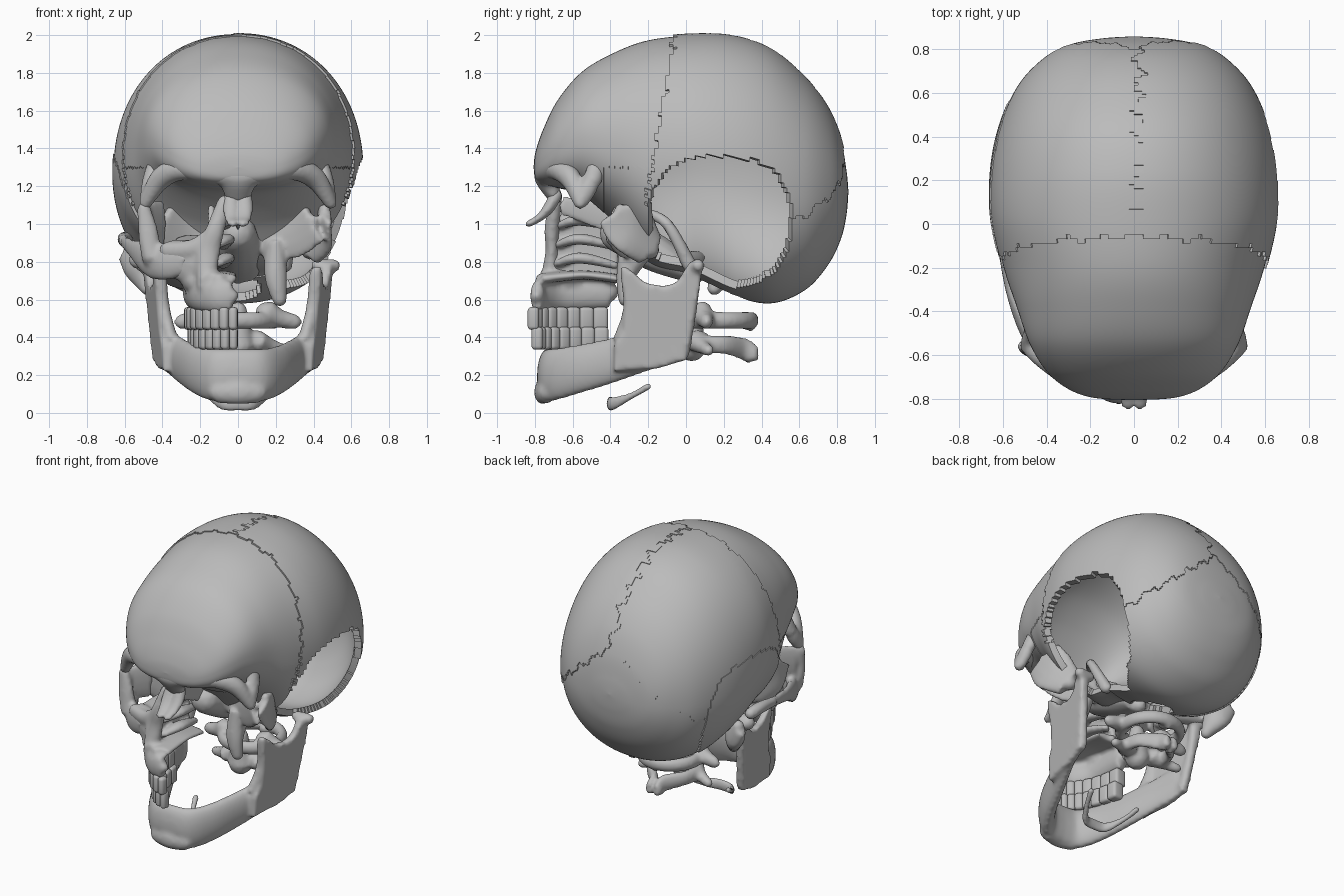
import bpy, bmesh, math
from mathutils import Vector, Matrix

default_cube = bpy.data.objects.get("Cube")
if default_cube:
    bpy.data.objects.remove(default_cube, do_unlink=True)

bone_grey = bpy.data.materials.new("bone_grey")
bone_grey.use_nodes = True
bone_grey.diffuse_color = (.5, .5, .5, 1)
bone_grey.node_tree.nodes["Principled BSDF"].inputs["Base Color"].default_value = (.5, .5, .5, 1)


def finish(name, bm, modifiers, angle=40):
    """Turn a bmesh into a finished object with applied modifiers."""
    mesh = bpy.data.meshes.new(name)
    bm.to_mesh(mesh)
    bm.free()
    obj = bpy.data.objects.new(name, mesh)
    bpy.context.collection.objects.link(obj)
    mesh.materials.append(bone_grey)
    for kind, settings in modifiers:
        mod = obj.modifiers.new(kind.title(), kind)
        for key, value in settings.items():
            setattr(mod, key, value)
    bpy.ops.object.select_all(action='DESELECT')
    obj.select_set(True)
    bpy.context.view_layer.objects.active = obj
    bpy.ops.object.convert(target='MESH')
    bpy.ops.object.shade_smooth_by_angle(angle=math.radians(angle))


def organic(name, bm, voxel=.014, rounds=4):
    """Fuse overlapping solids into one smooth bone."""
    bmesh.ops.recalc_face_normals(bm, faces=bm.faces[:])
    finish(name, bm, [
        ('REMESH', dict(mode='VOXEL', voxel_size=voxel)),
        ('SMOOTH', dict(factor=.5, iterations=rounds))], angle=60)


def spline(points, steps=6):
    """Smooth interpolation through points of any dimension."""
    out, last = [], len(points) - 1
    for i in range(last):
        a, b, c, d = [Vector(points[min(max(k, 0), last)]) for k in range(i - 1, i + 3)]
        for k in range(steps):
            t = k / steps
            out.append((b * 2 + (c - a) * t + (a * 2 - b * 5 + c * 4 - d) * (t * t)
                        + (b * 3 - a - c * 3 + d) * (t ** 3)) * .5)
    return out + [Vector(points[-1])]


def tube(bm, points, sides=(1,), ring=14):
    """Sweep an ellipse along (x, y, z, half width, half height) stations."""
    for side in sides:
        path = spline([(p[0] * side, *p[1:]) for p in points])
        centres = [Vector(p[:3]) for p in path]
        rows = []
        for i, p in enumerate(path):
            along = (centres[min(i + 1, len(path) - 1)] - centres[max(i - 1, 0)]).normalized()
            up = Vector((0, 0, 1)) if abs(along.z) < .9 else Vector((0, 1, 0))
            across = along.cross(up).normalized()
            up = across.cross(along)
            rows.append([bm.verts.new(centres[i] + across * p[3] * math.cos(a) + up * p[4] * math.sin(a))
                         for a in (math.tau * k / ring for k in range(ring))])
        for low, high in zip(rows, rows[1:]):
            for k in range(ring):
                n = (k + 1) % ring
                bm.faces.new((low[k], low[n], high[n], high[k]))
        bm.faces.new(rows[0])
        bm.faces.new(rows[-1])
        for p, centre in ((path[0], centres[0]), (path[-1], centres[-1])):
            bmesh.ops.create_icosphere(bm, subdivisions=2, radius=min(p[3], p[4]),
                                       matrix=Matrix.Translation(centre))


def slab(bm, outline, half, place, sides=(1,)):
    """Plate cut to a side outline (y, z); place gives x at each point."""
    for side in sides:
        inner, outer = [[bm.verts.new((side * (place(y, z) + d), y, z)) for y, z in outline]
                        for d in (-half, half)]
        caps = [bm.faces.new(inner), bm.faces.new(outer[::-1])]
        for k in range(len(outline)):
            n = (k + 1) % len(outline)
            bm.faces.new((inner[k], outer[k], outer[n], inner[n]))
        bmesh.ops.triangulate(bm, faces=caps)


BOTH = (1, -1)

# Braincase: stations of y, top, bottom and half width, split along jagged sutures
STATIONS = [(-.81, 1.3, 1.3, 0), (-.8, 1.38, 1.24, .18), (-.76, 1.5, 1.21, .3), (-.68, 1.66, 1.19, .4),
            (-.55, 1.81, 1.15, .48), (-.38, 1.91, 1, .54), (-.2, 1.975, .79, .6), (.03, 2, .72, .65),
            (.25, 1.99, .62, .65), (.45, 1.92, .58, .61), (.63, 1.77, .65, .53), (.75, 1.61, .78, .42),
            (.82, 1.44, .92, .3), (.85, 1.28, 1.05, .15), (.86, 1.17, 1.17, 0)]
AROUND = 220


def jag(s):
    return .016 * math.sin(s * 57) + .011 * math.sin(s * 131)


def bone_at(p):
    x, y, z = p
    ax = abs(x)
    if z < .8 and (x / .12) ** 2 + ((y - .18) / .16) ** 2 < 1:
        return None                                   # opening for the spine
    if ax > .25 and abs((y - .18) / .38) ** 2.5 + abs((z - 1.01) / .35) ** 2.5 < 1 + jag(y):
        return "right_temporal" if x < 0 else None    # the left temporal is absent
    if y < -.06 - .17 * (2 - z) + jag(ax + z) * .7:
        return "sphenoid_wall" if z < 1.3 and y > -.44 else "frontal"
    if z < 1.1 and y < .05:
        return "sphenoid_wall"
    if y > 0 and z < 1.5 - .85 * ax + jag(ax):
        return "occipital"
    return "left_parietal" if x > .02 + jag(y) * 1.6 else "right_parietal"


def signed_power(v, e):
    return math.copysign(abs(v) ** e, v)


grid = []
for y, top, bottom, wide in spline(STATIONS, 12):
    mid = .45 * top + .55 * bottom
    row = []
    for k in range(AROUND):
        a = math.tau * k / AROUND
        c, s = math.cos(a), math.sin(a)
        reach = top - mid if s > 0 else mid - bottom
        square = .95 if s > 0 else .95 + .25 * min(y, 0)   # boxier under the forehead
        row.append(Vector((wide * signed_power(c, square), y, mid + reach * signed_power(s, square))))
    grid.append(row)

patches = {}
for low, high in zip(grid, grid[1:]):
    for k in range(AROUND):
        n = (k + 1) % AROUND
        quad = (low[k], high[k], high[n], low[n])
        name = bone_at(sum(quad, Vector()) / 4)
        if name:
            patches.setdefault(name, []).append(quad)

LIFT = dict(left_parietal=.009, right_parietal=.004, right_temporal=.01, sphenoid_wall=-.006, frontal=-.003)
heart = Vector((0, .05, 1.25))
for name, quads in patches.items():
    bm = bmesh.new()
    made = {}
    for quad in quads:
        corners = []
        for p in quad:
            key = tuple(round(v, 5) for v in p)
            if key not in made:
                made[key] = bm.verts.new(p + (p - heart).normalized() * LIFT.get(name, 0))
            if made[key] not in corners:
                corners.append(made[key])
        if len(corners) > 2 and not bm.faces.get(corners):
            bm.faces.new(corners)
    finish(name, bm, [('SOLIDIFY', dict(thickness=.045, offset=-1))])

# Brow ridges blended into the forehead, with the side horns
bm = bmesh.new()
tube(bm, [(0, -.745, 1.25, .06, .07), (.14, -.735, 1.28, .06, .065), (.3, -.68, 1.29, .06, .06),
          (.41, -.61, 1.24, .055, .06), (.49, -.56, 1.11, .035, .035)], BOTH)
tube(bm, [(.49, -.55, 1.12, .03, .04), (.47, -.5, 1.22, .04, .05), (.44, -.47, 1.32, .04, .05)], BOTH)
tube(bm, [(0, -.74, 1.22, .1, .05), (0, -.69, 1.14, .07, .04)])
organic("brow", bm, rounds=7)

# Sphenoid body, wings and the plates behind the palate
bm = bmesh.new()
tube(bm, [(0, -.36, .95, .1, .1), (0, -.15, .84, .13, .1), (0, .05, .73, .11, .05)])
tube(bm, [(.46, -.35, 1.08, .03, .14), (.44, -.28, .97, .035, .15), (.38, -.19, .86, .05, .1)], BOTH)
tube(bm, [(.4, -.39, 1.02, .03, .13), (.28, -.32, .95, .03, .14), (.12, -.25, .92, .04, .1)], BOTH)
tube(bm, [(.2, -.26, .88, .06, .1), (.2, -.32, .72, .06, .05), (.22, -.32, .6, .04, .04)], BOTH)
tube(bm, [(.18, -.22, 1.06, .03, .03), (.27, -.1, 1, .03, .03), (.25, .02, .78, .04, .04)], BOTH)
organic("sphenoid", bm)

# Right temporal details: mastoid, ear rim and inner ear ridge
bm = bmesh.new()
tube(bm, [(-.57, .23, .86, .04, .08), (-.52, .2, .76, .06, .09), (-.48, .15, .66, .04, .04)])
tube(bm, [(-.59, .12, .91, .04, .04), (-.6, .03, .92, .04, .04), (-.605, -.12, .91, .025, .035)])
tube(bm, [(-.53, .07, .81, .05, .05), (-.35, .04, .8, .06, .06), (-.18, -.04, .8, .05, .05)])
organic("right_mastoid", bm)

# Right cheekbone with its arch and orbit side wall
bm = bmesh.new()
tube(bm, [(-.28, -.65, .82, .04, .09), (-.4, -.59, .8, .045, .1), (-.48, -.5, .82, .04, .09),
          (-.56, -.32, .87, .025, .05), (-.605, -.1, .91, .022, .035)])
tube(bm, [(-.46, -.56, .82, .05, .06), (-.475, -.57, .95, .055, .035), (-.5, -.56, 1.09, .035, .03)])
tube(bm, [(-.48, -.53, 1, .025, .12), (-.4, -.41, 1, .025, .13)])
organic("right_cheekbone", bm)

# Right upper jaw with palate, nose border, orbit floor and rim
bm = bmesh.new()
tube(bm, [(-.03, -.79, .62, .035, .08), (-.12, -.765, .62, .045, .09), (-.21, -.65, .63, .05, .09),
          (-.24, -.41, .64, .055, .09)])
tube(bm, [(-.1, -.77, .71, .1, .03), (-.12, -.55, .73, .12, .025), (-.12, -.36, .71, .12, .025)])
tube(bm, [(-.18, -.68, .76, .05, .14), (-.26, -.63, .8, .06, .12), (-.36, -.59, .82, .05, .1)])
tube(bm, [(-.22, -.64, .7, .07, .1), (-.25, -.53, .78, .08, .12), (-.24, -.4, .76, .06, .12)])
tube(bm, [(-.17, -.73, .67, .05, .05), (-.155, -.71, .85, .06, .035), (-.12, -.71, .97, .05, .04),
          (-.07, -.69, 1.12, .04, .035)])
tube(bm, [(-.13, -.71, .94, .03, .05), (-.24, -.68, .87, .035, .05), (-.38, -.61, .86, .04, .05)])
tube(bm, [(-.26, -.62, .87, .13, .025), (-.23, -.36, .92, .1, .025)])
organic("right_upper_jaw", bm)

# Nasal bones
bm = bmesh.new()
tube(bm, [(.035, -.69, 1.15, .04, .035), (.035, -.73, 1.08, .045, .03), (.03, -.78, 1.03, .04, .02),
          (.025, -.835, 1, .03, .018)], BOTH)
organic("nasal_bones", bm, .011)

# Thin inner nose walls and scrolls
bm = bmesh.new()
slab(bm, [(-.7, .72), (-.72, .92), (-.64, 1.1), (-.36, 1.08), (-.36, .72)], .018, lambda y, z: -.14)
for z in (.8, .9, 1):
    tube(bm, [(-.11, -.72 + z * .05, z - .01, .03, .02), (-.06, -.56, z + .02, .045, .03),
              (-.08, -.37, z - .02, .03, .02)])
tube(bm, [(0, -.66, 1.1, .014, .05), (0, -.5, 1.06, .014, .07), (0, -.32, 1, .016, .08)])
organic("nasal_cavity", bm, .011)

# Lower jaw: curved body, upright rami, hinge heads and chin
bm = bmesh.new()
tube(bm, [(0, -.735, .2, .055, .14), (.12, -.715, .2, .055, .14), (.21, -.6, .225, .055, .13),
          (.29, -.42, .27, .05, .12), (.37, -.22, .33, .04, .11), (.42, -.06, .38, .03, .1)], BOTH, ring=20)
tube(bm, [(-.11, -.735, .11, .05, .06), (0, -.76, .11, .045, .065), (.11, -.735, .11, .05, .06)])


def ramus_x(y, z):
    return .41 + .08 * (z - .5) + .15 * (y + .25)


slab(bm, [(-.38, .22), (-.38, .36), (-.33, .45), (-.33, .62), (-.35, .78), (-.31, .77), (-.22, .69), (-.12, .67),
          (-.05, .69), (.02, .8), (.09, .79), (.07, .65), (.03, .45), (0, .28), (-.15, .235)],
     .026, ramus_x, BOTH)
tube(bm, [(.42, .055, .78, .035, .035), (.51, .065, .78, .035, .035)], BOTH)
tube(bm, [(.46, .05, .74, .03, .03), (.45, .03, .55, .03, .03), (.42, -.02, .31, .03, .04)], BOTH)
tube(bm, [(.405, -.32, .74, .028, .03), (.39, -.3, .55, .032, .035), (.35, -.34, .38, .035, .05)], BOTH)
organic("lower_jaw", bm, rounds=6)

# Right half rows of teeth, sized and turned along each arch
STEP = .185
for name, z, wide, deep in (("upper_teeth", .5, .245, .43), ("lower_teeth", .395, .225, .41)):
    bm = bmesh.new()
    for i in range(8):
        t = STEP * (i + .55)
        run, back = wide * math.cos(t), deep * math.sin(t)
        place = Matrix.Translation((-wide * math.sin(t), -.38 - deep * math.cos(t), z))
        spin = Matrix.Rotation(-math.atan2(back, run), 4, 'Z')
        size = Matrix.Diagonal((STEP * math.hypot(run, back) * 1.02, .06 + .004 * i, .12, 1))
        bmesh.ops.create_cube(bm, matrix=place @ spin @ size)
    finish(name, bm, [('BEVEL', dict(width=.019, segments=3))])

# First neck vertebra
bm = bmesh.new()
tube(bm, [(.19 * math.sin(a), .16 - .19 * math.cos(a), .49, .035, .045)
          for a in (math.tau * k / 12 for k in range(13))])
tube(bm, [(.15, .08, .53, .06, .07), (.22, .1, .5, .05, .05), (.31, .11, .48, .03, .04)], BOTH)
tube(bm, [(0, .31, .49, .05, .05), (0, .34, .46, .03, .03)])
organic("first_vertebra", bm)

# Second neck vertebra with its upright peg
bm = bmesh.new()
tube(bm, [(0, .03, .35, .09, .08), (0, .03, .4, .08, .07), (0, .03, .54, .05, .05)])
tube(bm, [(.1, .06, .38, .08, .06), (.18, .09, .35, .04, .04), (.26, .12, .33, .03, .03)], BOTH)
tube(bm, [(.15, .08, .36, .04, .05), (.13, .2, .36, .03, .05), (.04, .3, .34, .03, .06),
          (.03, .36, .3, .03, .05)], BOTH)
organic("second_vertebra", bm)

# Small loose U-shaped bone below the jaw
bm = bmesh.new()
tube(bm, [(0, -.4, .05, .02, .04), (.08, -.385, .05, .02, .035), (.15, -.29, .09, .017, .018),
          (.19, -.2, .14, .02, .018)], BOTH)
organic("hyoid", bm, .01)
